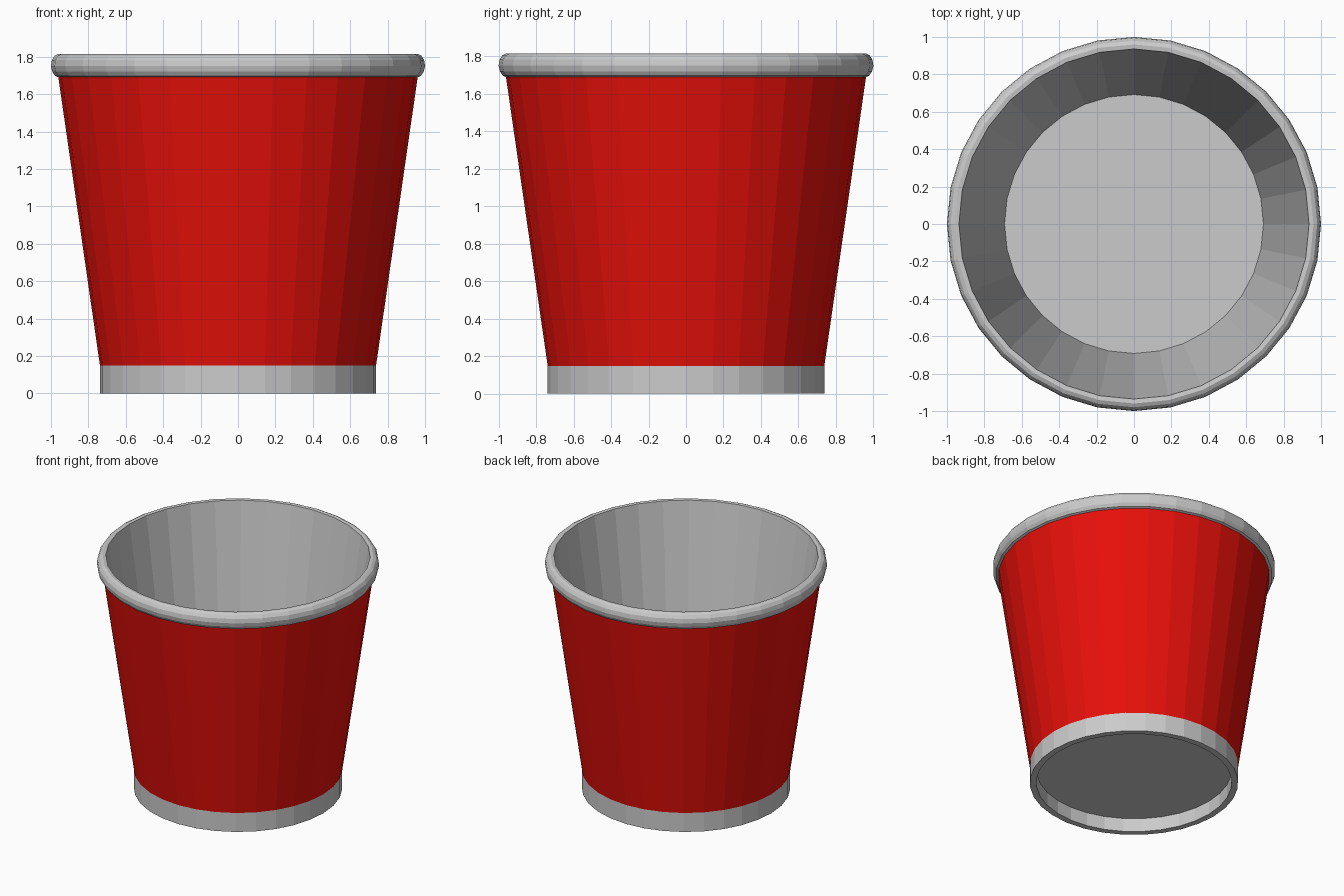
import bpy, bmesh
from math import cos, sin, pi

if "Cube" in bpy.data.objects:
    bpy.data.objects.remove(bpy.data.objects["Cube"])

SIDES = 32


def lathe(name, profile, color=None):
    """Revolve an (r, z) profile, listed so that faces point outwards."""
    bm = bmesh.new()
    rings = []
    for r, z in profile:
        if r == 0:
            rings.append([bm.verts.new((0, 0, z))] * SIDES)
        else:
            rings.append([bm.verts.new((r * cos(2 * pi * i / SIDES),
                                        r * sin(2 * pi * i / SIDES), z))
                          for i in range(SIDES)])
    for a, b in zip(rings, rings[1:]):
        for i in range(SIDES):
            j = (i + 1) % SIDES
            bm.faces.new(list(dict.fromkeys((a[i], a[j], b[j], b[i]))))
    mesh = bpy.data.meshes.new(name)
    bm.to_mesh(mesh)
    bm.free()
    obj = bpy.data.objects.new(name, mesh)
    bpy.context.collection.objects.link(obj)
    if color:
        mat = bpy.data.materials.new(name)
        mat.diffuse_color = color
        mat.use_nodes = True
        mat.node_tree.nodes["Principled BSDF"].inputs["Base Color"].default_value = mat.diffuse_color
        mesh.materials.append(mat)
    return obj


# Coloured tapered sleeve
lathe("sleeve", [(0.738, 0.148), (0.962, 1.70)], (0.8, 0.005, 0.003, 1))

# Rolled rim, running from under the roll over to the inner lip
lathe("rim", [(0.960, 1.690), (0.978, 1.697), (0.993, 1.720), (1.0, 1.75),
              (0.995, 1.782), (0.980, 1.805), (0.960, 1.815), (0.936, 1.812)])

# Inner wall and floor
lathe("liner", [(0.936, 1.812), (0.692, 0.12), (0, 0.12)])

# Base ring with recessed underside
lathe("base", [(0, 0.105), (0.692, 0.105), (0.692, 0), (0.738, 0), (0.738, 0.15)])
